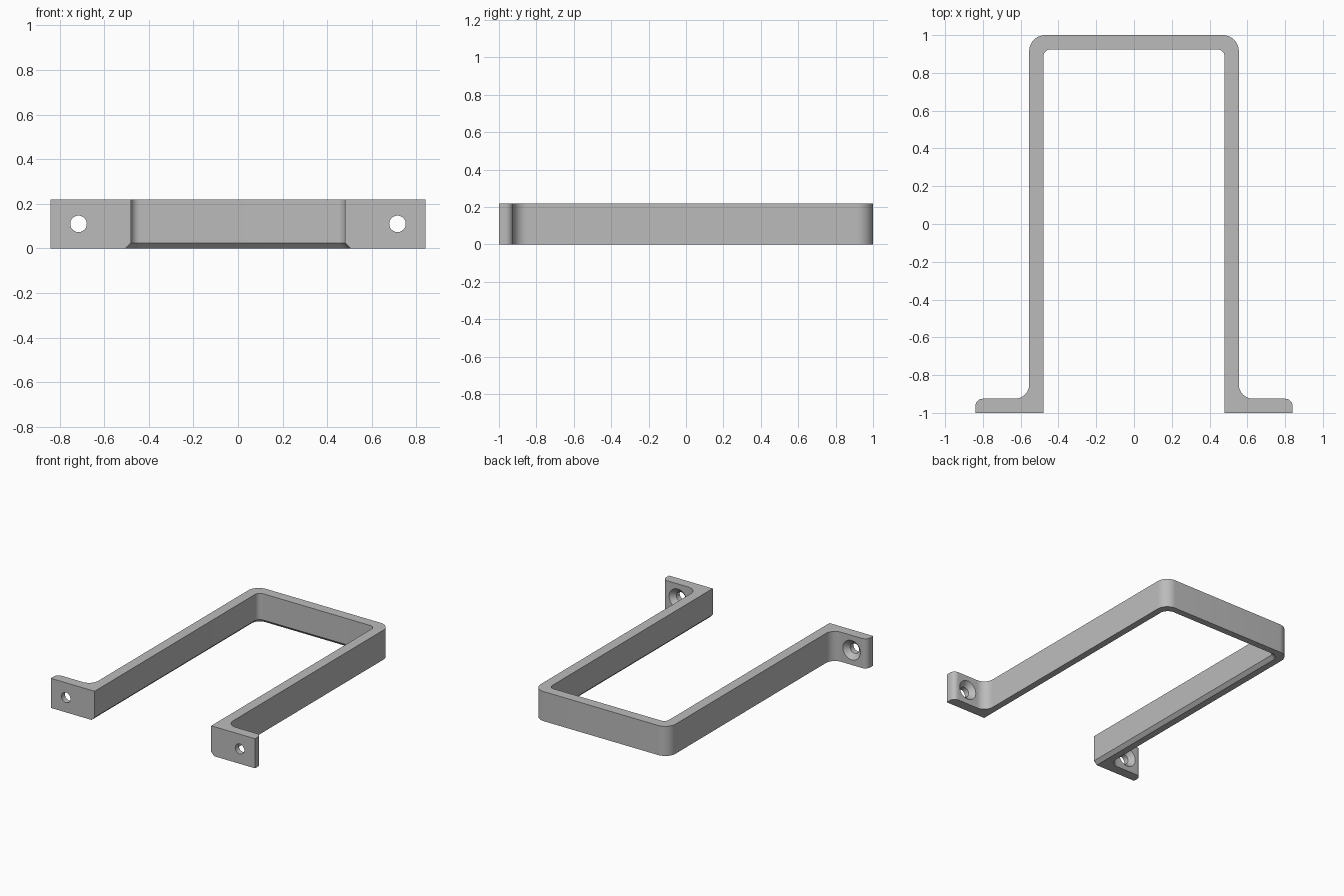
import bpy, bmesh, math

if "Cube" in bpy.data.objects:
    bpy.data.objects.remove(bpy.data.objects["Cube"])

H, CH = 0.22, 0.025           # strap height, bottom inner chamfer
XI, XO, XF = 0.48, 0.555, 0.84  # inner wall, outer wall, flange end
YB = -0.925                   # rear face of the flanges


def arc(cx, cy, r, a0, a1, n=12):
    return [(cx + r * math.cos(math.radians(a0 + (a1 - a0) * i / n)),
             cy + r * math.sin(math.radians(a0 + (a1 - a0) * i / n))) for i in range(n + 1)]


def outline(grow):
    """Strap outline; grow moves the inner wall outwards."""
    inner = [(XI + grow, -1)] + arc(XI - 0.04, 0.885, 0.04 + grow, 0, 90)
    outer = arc(XO - 0.085, 0.915, 0.085, 90, 0)
    outer += arc(XO + 0.075, YB + 0.075, 0.075, 180, 270)
    outer += arc(XF - 0.04, YB - 0.04, 0.04, 90, 0) + [(XF, -1)]

    def mirror(pts):
        return [(-x, y) for x, y in reversed(pts)]
    return inner + mirror(inner) + mirror(outer) + outer


def finish(name, bm):
    bmesh.ops.recalc_face_normals(bm, faces=bm.faces[:])
    me = bpy.data.meshes.new(name)
    bm.to_mesh(me)
    bm.free()
    ob = bpy.data.objects.new(name, me)
    bpy.context.collection.objects.link(ob)
    return ob


def skin(bm, rings):
    """Join matching rings with quads and cap both ends."""
    loops = [[bm.verts.new(p) for p in ring] for ring in rings]
    n = len(loops[0])
    for a, b in zip(loops, loops[1:]):
        for i in range(n):
            j = (i + 1) % n
            bm.faces.new((a[i], a[j], b[j], b[i]))
    bm.faces.new(loops[0][::-1])
    bm.faces.new(loops[-1])


# Bracket strap: chamfered layer at the bottom, straight walls above
bm = bmesh.new()
skin(bm, [[(x, y, z) for x, y in outline(g)] for z, g in ((0, CH), (CH, 0), (H, 0))])
bracket = finish("bracket", bm)

# Countersunk screw holes through both flanges
bm = bmesh.new()
for side in (-1, 1):
    skin(bm, [[(side * 0.715 + r * math.cos(t), y, H / 2 + r * math.sin(t))
               for t in (2 * math.pi * k / 40 for k in range(40))]
              for y, r in ((-1.05, 0.037), (YB - 0.035, 0.037), (YB, 0.072), (YB + 0.02, 0.072))])
cutter = finish("screw_hole_cutter", bm)
cutter.hide_render = True

bpy.context.view_layer.objects.active = bracket
bracket.select_set(True)
mod = bracket.modifiers.new("screw_holes", 'BOOLEAN')
mod.operation, mod.solver, mod.object = 'DIFFERENCE', 'EXACT', cutter
bpy.ops.object.modifier_apply(modifier=mod.name)
bpy.data.objects.remove(cutter)

# Plain grey finish, smooth bends with sharp edges
grey = bpy.data.materials.new("grey")
grey.diffuse_color = (0.5, 0.5, 0.5, 1)
grey.use_nodes = True
grey.node_tree.nodes["Principled BSDF"].inputs["Base Color"].default_value = grey.diffuse_color
bracket.data.materials.clear()
bracket.data.materials.append(grey)
for poly in bracket.data.polygons:
    poly.material_index = 0
bpy.ops.object.shade_smooth_by_angle(angle=math.radians(30))
